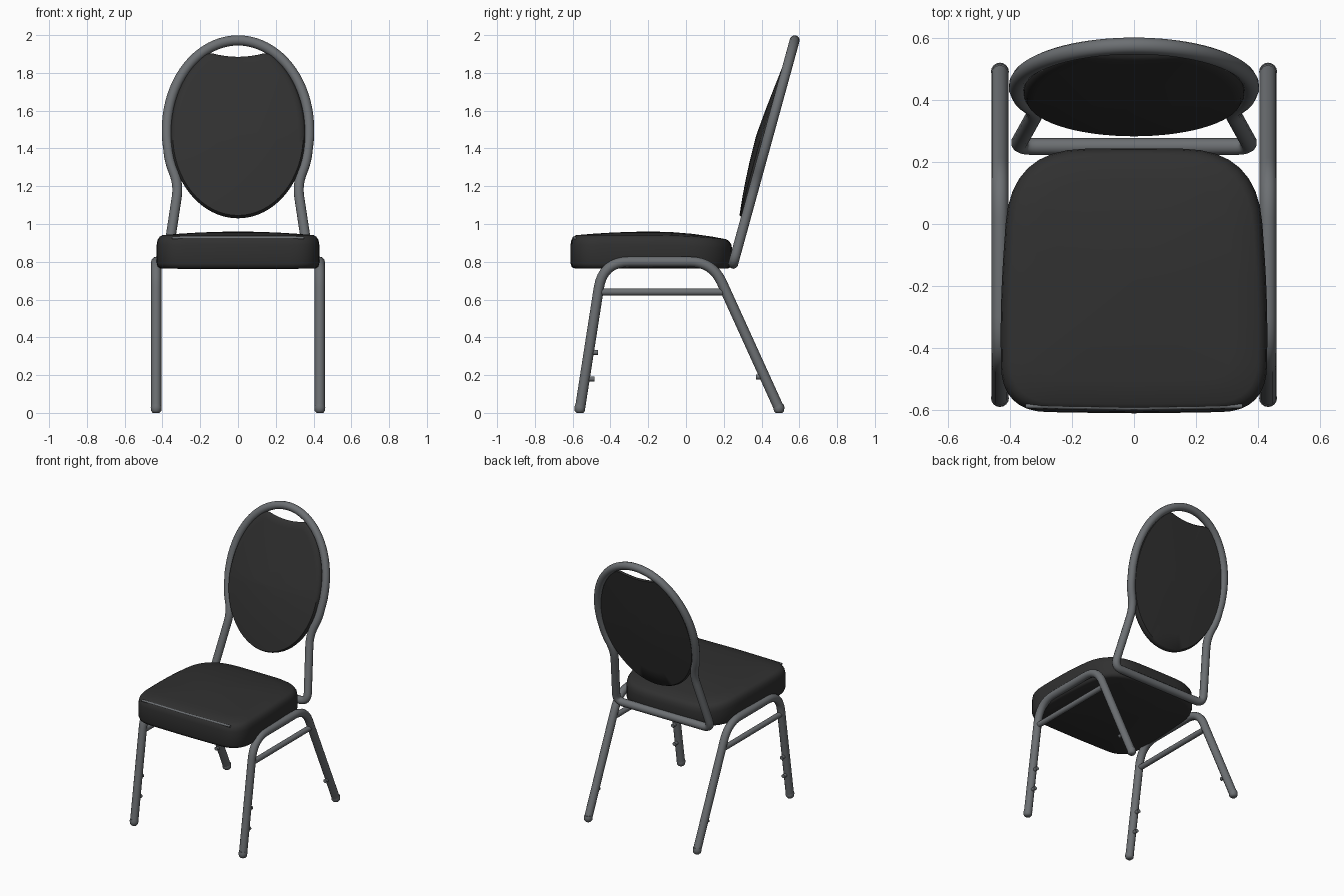
import bpy, bmesh
from math import sin, cos, pi, sqrt, radians
from mathutils import Vector

if "Cube" in bpy.data.objects:
    bpy.data.objects.remove(bpy.data.objects["Cube"])


def material(name, color):
    m = bpy.data.materials.new(name)
    m.use_nodes = True
    m.diffuse_color = (*color, 1)
    m.node_tree.nodes["Principled BSDF"].inputs["Base Color"].default_value = (*color, 1)
    return m


STEEL = material("grey steel", (0.15, 0.16, 0.17))
FABRIC = material("black fabric", (0.03, 0.03, 0.03))


def finish(obj, mat):
    obj.data.materials.append(mat)
    bpy.ops.object.select_all(action='DESELECT')
    obj.select_set(True)
    bpy.context.view_layer.objects.active = obj
    if obj.type == 'CURVE':
        bpy.ops.object.convert(target='MESH')
    bpy.ops.object.shade_smooth_by_angle(angle=radians(50))


def fillet(points, dists, steps=8, closed=False):
    """Round each corner of a path, starting dists[i] away from it."""
    pts = [Vector(p) for p in points]
    out = []
    for i, p in enumerate(pts):
        if dists[i] == 0:
            out.append(p)
            continue
        a = p + (pts[i - 1] - p).normalized() * dists[i]
        b = p + (pts[(i + 1) % len(pts)] - p).normalized() * dists[i]
        for k in range(steps + 1):
            t = k / steps
            out.append(a * (1 - t) ** 2 + p * 2 * t * (1 - t) + b * t * t)
    return out


def tube(name, points, radius, mat, closed=False):
    cu = bpy.data.curves.new(name, 'CURVE')
    cu.dimensions = '3D'
    cu.bevel_depth = radius
    cu.bevel_resolution = 4
    cu.use_fill_caps = True
    sp = cu.splines.new('POLY')
    sp.points.add(len(points) - 1)
    for sp_pt, p in zip(sp.points, points):
        sp_pt.co = (*p, 1)
    sp.use_cyclic_u = closed
    obj = bpy.data.objects.new(name, cu)
    bpy.context.collection.objects.link(obj)
    finish(obj, mat)


def loft(name, rings, mat):
    """Skin a stack of equal-length rings and cap both ends."""
    bm = bmesh.new()
    loops = [[bm.verts.new(p) for p in ring] for ring in rings]
    n = len(loops[0])
    for a, b in zip(loops, loops[1:]):
        for i in range(n):
            j = (i + 1) % n
            bm.faces.new((a[i], a[j], b[j], b[i]))
    bm.faces.new(loops[0])
    bm.faces.new(loops[-1])
    bmesh.ops.recalc_face_normals(bm, faces=bm.faces)
    me = bpy.data.meshes.new(name)
    bm.to_mesh(me)
    bm.free()
    obj = bpy.data.objects.new(name, me)
    bpy.context.collection.objects.link(obj)
    finish(obj, mat)


def lean(z):
    """Depth of the tilted backrest plane at height z."""
    return 0.25 + (z - 0.79) * 0.275


# Leg frames: one bent tube per side, a stretcher, feet and stacking studs
R = 0.027
for side, label in ((-1, "right"), (1, "left")):
    x = side * 0.433
    path = fillet([(x, -0.56, 0.03), (x, -0.44, 0.80), (x, 0.14, 0.80), (x, 0.49, 0.03)],
                  [0, 0.14, 0.12, 0])
    tube(label + "_leg_frame", path, R, STEEL)
    tube(label + "_stretcher", [(x, -0.46, 0.64), (x, 0.21, 0.64)], 0.019, STEEL)
    for part, y in (("front_foot", -0.562), ("back_foot", 0.492)):
        rings = [[(x + r * cos(a * pi / 8), y + r * sin(a * pi / 8), z) for a in range(16)]
                 for r, z in ((0.018, 0.0), (0.027, 0.01), (0.029, 0.03), (0.025, 0.045))]
        loft(label + "_" + part, rings, STEEL)
    for i, (y, z, d) in enumerate(((-0.515, 0.32, 1), (-0.535, 0.18, 1), (0.42, 0.19, -1))):
        tube(f"{label}_stud_{i + 1}", [(x, y, z), (x, y + d * 0.05, z)], 0.013, STEEL)

# Back frame: closed loop with a waist below the oval
half = fillet([(0, 0, 0.79), (0.378, 0, 0.79), (0.314, 0, 1.21), (0.362, 0, 1.33), (0.377, 0, 1.46)],
              [0, 0.06, 0.07, 0.05, 0])
half += [Vector((0.377 * cos(t * pi / 40), 0, 1.5 + 0.472 * sin(t * pi / 40))) for t in range(21)]
loop = half + [Vector((-p.x, 0, p.z)) for p in reversed(half[1:-1])]
tube("back_frame", [(p.x, lean(p.z), p.z) for p in loop], R, STEEL, closed=True)

# Back pad: oval cushion with a scooped top that leaves a hand hole
CZ = 1.47
oval = []
for i in range(64):
    a = 2 * pi * i / 64
    px, pz = 0.358 * cos(a), sin(a) * (0.49 if sin(a) > 0 else 0.44)
    oval.append((px, min(pz, 0.415 + px * px)))


def pad_ring(s, offset):
    return [(px * s, lean(CZ + pz * s) + offset * (1 - 0.5 * max(0, pz * s / 0.45)), CZ + pz * s)
            for px, pz in oval]


front = [(s, -0.035 - 0.03 * (1 - s * s)) for s in (0.02, 0.3, 0.55, 0.75, 0.9, 0.965)]
back = [(s, 0.012 + 0.008 * (1 - s * s)) for s in (0.98, 0.75, 0.4, 0.02)]
loft("back_pad", [pad_ring(s, o) for s, o in front + [(0.99, -0.022), (1, -0.005)] + back], FABRIC)

# Seat cushion: rounded outline, soft edges, crowned top falling to the rear
outline = fillet([(-0.428, -0.605, 0), (0, -0.612, 0), (0.428, -0.605, 0), (0.432, -0.25, 0),
                  (0.398, 0.24, 0), (0, 0.245, 0), (-0.398, 0.24, 0), (-0.432, -0.25, 0)],
                 [0.15, 0.1, 0.15, 0.15, 0.24, 0.1, 0.24, 0.15])
MID = -0.18


def seat_ring(s, z, drop=0):
    return [(p.x * s, MID + (p.y - MID) * s, z - drop * max(0, (p.y - MID) * s / 0.42) ** 2)
            for p in outline]


rings = [seat_ring(s, z) for s, z in ((0.02, 0.765), (0.95, 0.765), (0.985, 0.772), (1, 0.79))]
rings += [seat_ring(s, z, 0.025) for s, z in ((1, 0.89), (0.99, 0.915), (0.965, 0.932))]
rings += [seat_ring(s, 0.938 + 0.022 * (1 - s * s), 0.025) for s in (0.93, 0.75, 0.5, 0.25, 0.02)]
loft("seat_cushion", rings, FABRIC)

# Thin trim along the front top edge of the seat
tube("seat_front_trim", [(-0.35, -0.588, 0.927), (0, -0.594, 0.927), (0.35, -0.588, 0.927)], 0.007, STEEL)
